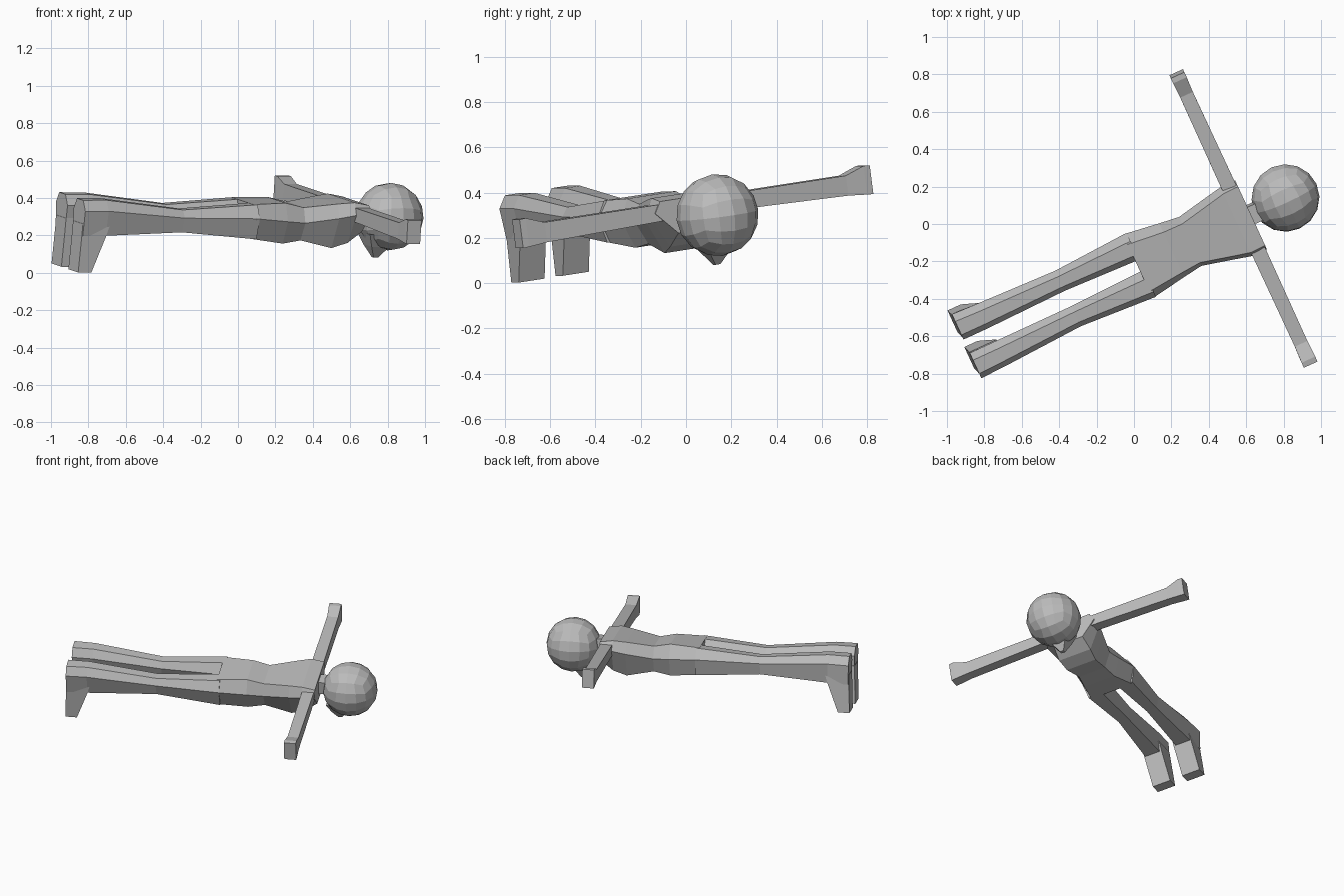
import bpy, bmesh, math
from mathutils import Vector

if "Cube" in bpy.data.objects:
    bpy.data.objects.remove(bpy.data.objects["Cube"])

grey = bpy.data.materials.new("plain_grey")
grey.use_nodes = True
grey.diffuse_color = (0.5, 0.5, 0.5, 1)
grey.node_tree.nodes["Principled BSDF"].inputs["Base Color"].default_value = grey.diffuse_color

# Body frame: U runs feet to head, S to the side, H out of the back
turn, roll = math.radians(24.7), math.radians(8)
U = Vector((math.cos(turn), math.sin(turn), 0))
S = Vector((-math.sin(turn) * math.cos(roll), math.cos(turn) * math.cos(roll), math.sin(roll)))
H = U.cross(S)
CHEST = Vector((0.585, 0.03, 0.335))


def place(u, s, h):
    return CHEST + U * u + S * s + H * h


def finish(name, bm):
    bmesh.ops.recalc_face_normals(bm, faces=bm.faces)
    mesh = bpy.data.meshes.new(name)
    bm.to_mesh(mesh)
    bm.free()
    mesh.materials.append(grey)
    obj = bpy.data.objects.new(name, mesh)
    bpy.context.collection.objects.link(obj)


def loft(name, rings):
    """Skin a closed tube through rings of (u, s, h) points."""
    bm = bmesh.new()
    rows = [[bm.verts.new(place(*p)) for p in ring] for ring in rings]
    n = len(rows[0])
    for a, b in zip(rows, rows[1:]):
        for i in range(n):
            j = (i + 1) % n
            bm.faces.new((a[i], a[j], b[j], b[i]))
    bm.faces.new(rows[0])
    bm.faces.new(rows[-1])
    finish(name, bm)


def hexagon(u, s0, s1, mid, top, bottom, inset_top, inset_bottom):
    return [(u, s0, mid), (u, s0 + inset_top, top), (u, s1 - inset_top, top),
            (u, s1, mid), (u, s1 - inset_bottom, bottom), (u, s0 + inset_bottom, bottom)]


# Torso: u, half width, side ridge, back, belly, back inset, belly inset
torso = [(0.045, .205, .00, .05, -.10, .03, .10),
         (-.04, .205, .00, .065, -.16, .03, .09),
         (-.13, .185, -.02, .055, -.19, .03, .08),
         (-.31, .145, -.05, .03, -.15, .03, .05),
         (-.42, .16, -.04, .055, -.165, .04, .05),
         (-.62, .19, -.02, .05, -.135, .05, .04)]
loft("torso", [hexagon(u, -w, w, *rest) for u, w, *rest in torso])

# Neck
loft("neck", [[(u, -.05, -.06), (u, -.05, .03), (u, .05, .03), (u, .05, -.06)] for u in (.02, .14)])

# Legs: u, inner side, outer side, ridge, back, front, insets
leg = [(-.60, .03, .19, -.02, .05, -.135, .04, .03),
       (-1.03, .045, .165, -.02, .02, -.10, .03, .025),
       (-1.49, .04, .185, .02, .075, -.115, .035, .02),
       (-1.63, .04, .19, .02, .075, -.115, .035, .015)]
# Feet: heel to toe, h, sole u, instep u
foot = [(-.05, -1.632, -1.47), (-.115, -1.634, -1.49), (-.312, -1.643, -1.565)]
# Arms: s, half width, upper side, lower side
arm = [(.15, .04, .037, -.037), (.74, .037, .037, -.052), (.83, .04, .068, -.06), (.86, .04, .066, -.062)]

for side, label in ((1, "left"), (-1, "right")):
    loft(label + "_leg", [[(u, side * s, h) for u, s, h in hexagon(*r)] for r in leg])
    loft(label + "_foot", [[(a, side * .045, h), (a, side * .172, h),
                            (b, side * .172, h), (b, side * .045, h)] for h, a, b in foot])
    loft(label + "_arm", [[(-w, side * s, t), (w, side * s, t),
                           (w, side * s, b), (-w, side * s, b)] for s, w, t, b in arm])

# Head: faceted ball made from a subdivided cube
HEAD_U, HEAD_H, RADIUS = 0.25, -.035, 0.182
bm = bmesh.new()
bmesh.ops.create_cube(bm, size=2)
bmesh.ops.subdivide_edges(bm, edges=bm.edges[:], cuts=3, use_grid_fill=True)
for v in bm.verts:
    d = Vector([math.tan(c * math.pi / 4) for c in v.co]).normalized() * RADIUS
    v.co = place(HEAD_U + d.x, d.y, HEAD_H + d.z)
finish("head", bm)

# Jaw: blunt wedge below the face
jaw = [(-.12, .09, .10, .30), (-.19, .055, .13, .235), (-.255, .012, .165, .19)]
loft("jaw", [[(a, -w, h), (a, w, h), (b, w, h), (b, -w, h)] for h, w, a, b in jaw])
